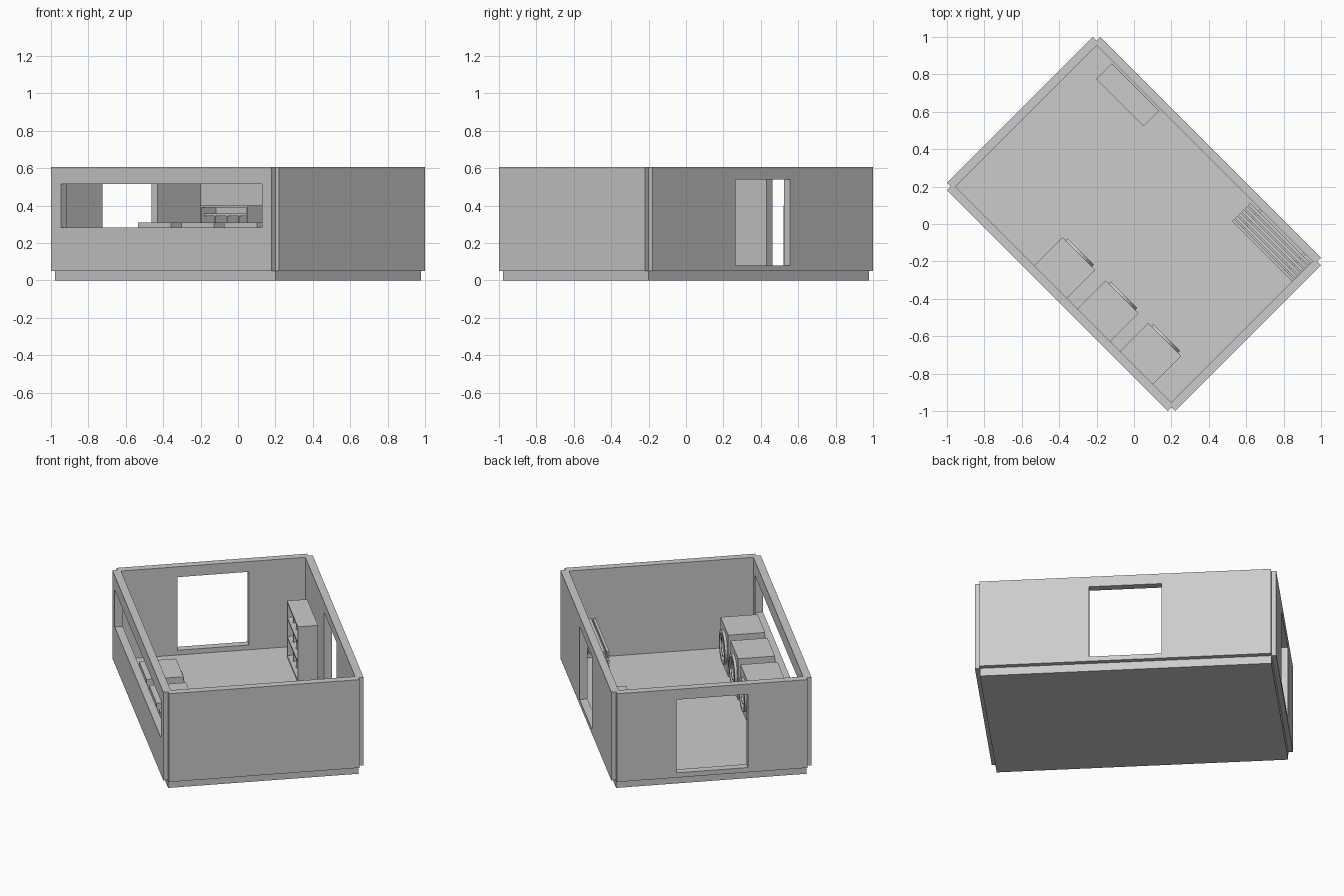
import bpy
import bmesh
import math
from mathutils import Matrix, Vector

if "Cube" in bpy.data.objects:
    bpy.data.objects.remove(bpy.data.objects["Cube"], do_unlink=True)

# Single plain grey
grey = bpy.data.materials.new("plain_grey")
grey.use_nodes = True
colour = (0.6, 0.6, 0.6, 1)
grey.diffuse_color = colour
grey.node_tree.nodes["Principled BSDF"].inputs["Base Color"].default_value = colour

# The room is laid out along its own axes, then turned an eighth of a circle
TURN = Matrix.Rotation(math.radians(-45), 4, "Z")
FLOOR, TOP = 0.05, 0.605


def add_box(bm, u, v, z):
    size = Vector((u[1] - u[0], v[1] - v[0], z[1] - z[0]))
    mid = Vector((u[0] + u[1], v[0] + v[1], z[0] + z[1])) / 2
    bmesh.ops.create_cube(bm, size=1, matrix=Matrix.Translation(mid) @ Matrix.Diagonal(size).to_4x4())


def finish(name, bm):
    mesh = bpy.data.meshes.new(name)
    bm.to_mesh(mesh)
    bm.free()
    mesh.transform(TURN)
    mesh.materials.append(grey)
    obj = bpy.data.objects.new(name, mesh)
    bpy.context.collection.objects.link(obj)
    return obj


def boxes(name, *parts):
    bm = bmesh.new()
    for part in parts:
        add_box(bm, *part)
    return finish(name, bm)


def wall(name, u, v, opening=None):
    obj = boxes(name, (u, v, (FLOOR, TOP)))
    if opening:
        cutter = boxes(name + "_cutter", opening)
        cutter.hide_render = True
        mod = obj.modifiers.new("opening", "BOOLEAN")
        mod.object, mod.solver = cutter, "EXACT"
        bpy.context.view_layer.objects.active = obj
        bpy.ops.object.modifier_apply(modifier=mod.name)
        bpy.data.objects.remove(cutter, do_unlink=True)


# Floor slab and four walls that overhang it
U, V, OUT, IN = 0.834, 0.5515, 0.028, 0.018
boxes("floor_slab", ((-U, U), (-V, V), (0, FLOOR)))
DOOR, DOOR_Z = (-0.207, 0.207), (0.08, 0.54)
wall("window_wall", (-U, U), (-V - OUT, -V + IN), ((-0.76, 0.76), (-0.7, -0.4), (0.283, 0.515)))
wall("door_wall", (-U, U), (V - IN, V + OUT), (DOOR, (0.4, 0.7), DOOR_Z))
wall("end_door_wall", (-U - OUT, -U + IN), (-V, V), ((-1, -0.7), DOOR, DOOR_Z))
wall("blank_wall", (U - IN, U + OUT), (-V, V))


def ring(bm, centre, outer, inner, depth, sides=24):
    # Flat ring that faces +v, with its back on the centre point
    rows = []
    for radius, push in ((outer, 0), (outer, depth), (inner, depth), (inner, 0)):
        row = []
        for i in range(sides):
            a = math.tau * i / sides
            row.append(bm.verts.new(centre + Vector((radius * math.cos(a), push, radius * math.sin(a)))))
        rows.append(row)
    for r in range(4):
        this, following = rows[r], rows[(r + 1) % 4]
        for i in range(sides):
            j = (i + 1) % sides
            bm.faces.new((this[i], this[j], following[j], following[i]))


# Three front-loading machines under the window
FRONT = -0.32
for n, mid in enumerate((-0.097, 0.23, 0.553), 1):
    boxes(f"machine_body_{n}", ((mid - 0.124, mid + 0.124), (-0.534, FRONT), (FLOOR, 0.31)))
    bm = bmesh.new()
    centre = Vector((mid, FRONT, 0.18))
    ring(bm, centre, 0.1, 0.08, 0.015)
    ring(bm, centre, 0.062, 0.052, 0.01)
    bmesh.ops.recalc_face_normals(bm, faces=bm.faces[:])
    finish(f"machine_door_{n}", bm)

# Open bookcase against the door wall
B0, B1, BF, BB, BT, T = -0.69, -0.333, 0.405, 0.522, 0.40, 0.01
case = [((B0, B0 + T), (BF, BB), (FLOOR, BT)),
        ((B1 - T, B1), (BF, BB), (FLOOR, BT)),
        ((B0 + T, B1 - T), (BB - T, BB), (FLOOR, BT))]
for z in (FLOOR, 0.17, 0.29, BT - T):
    case.append(((B0 + T, B1 - T), (BF, BB - T), (z, z + T)))
boxes("bookcase", *case)

# Slim inner shelves and dividers
inner = []
for z in (0.115, 0.235, 0.345):
    inner.append(((B0 + T, B1 - T), (BF + 0.02, BB - T), (z, z + 0.012)))
    for u in (-0.6, -0.51, -0.42):
        inner.append(((u - 0.004, u + 0.004), (BF + 0.02, BB - T), (z - 0.055, z)))
boxes("bookcase_inserts", *inner)

# Slatted rack on the wall in the corner
R0, R1, RF = 0.36, 0.812, 0.38
slats = [((R0, R1), (RF + i * 0.0245, RF + i * 0.0245 + 0.016), (0.285, 0.297)) for i in range(6)]
slats += [((R0, R1), (RF, RF + 0.012), (z, z + 0.02)) for z in (0.185, 0.22, 0.255)]
boxes("rack_slats", *slats)
for name, u in (("rack_bracket_near", 0.42), ("rack_bracket_far", 0.75)):
    boxes(name, ((u, u + 0.015), (RF + 0.012, 0.534), (0.27, 0.285)),
          ((u, u + 0.015), (RF + 0.012, RF + 0.024), (0.185, 0.27)))
